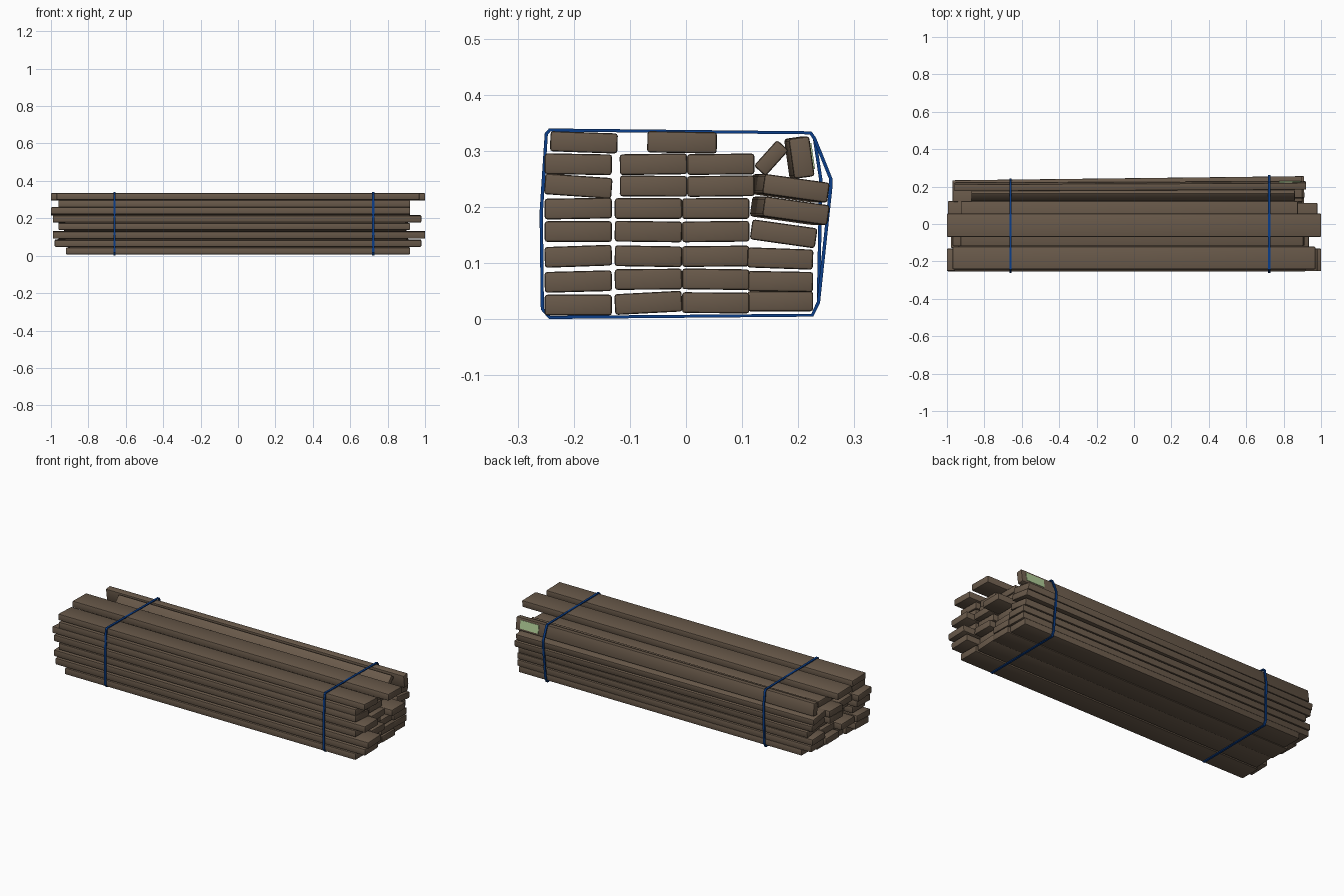
import bpy, bmesh, math, random
from mathutils import Matrix

if "Cube" in bpy.data.objects:
    bpy.data.objects.remove(bpy.data.objects["Cube"])

random.seed(4)


def material(name, rgb):
    m = bpy.data.materials.new(name)
    m.diffuse_color = (*rgb, 1)
    m.use_nodes = True
    m.node_tree.nodes["Principled BSDF"].inputs["Base Color"].default_value = m.diffuse_color
    return m


WOOD = material("weathered_wood", (0.14, 0.1, 0.068))
BLUE = material("blue_strap", (0.003, 0.047, 0.25))
GREEN = material("pale_green_label", (0.45, 0.62, 0.32))


def finish(name, bm, mat):
    me = bpy.data.meshes.new(name)
    bm.to_mesh(me)
    bm.free()
    me.materials.append(mat)
    ob = bpy.data.objects.new(name, me)
    bpy.context.collection.objects.link(ob)
    return ob


def box(name, size, matrix, mat, bevel=0.0):
    bm = bmesh.new()
    bmesh.ops.create_cube(bm, size=1, matrix=Matrix.Diagonal((*size, 1)))
    if bevel:
        bmesh.ops.bevel(bm, geom=bm.edges[:], offset=bevel, segments=2,
                        profile=0.5, affect='EDGES')
    ob = finish(name, bm, mat)
    ob.matrix_world = matrix
    bpy.context.view_layer.objects.active = ob
    ob.select_set(True)
    bpy.ops.object.shade_smooth_by_angle(angle=math.radians(35))
    ob.select_set(False)


def board(name, x0, x1, y, z, w, t, tilt, drift=0.0):
    """Plank from x0 to x1; y is at the +x end, drift is the y shift at the -x end."""
    m = (Matrix.Translation(((x0 + x1) / 2, y + drift / 2, z))
         @ Matrix.Rotation(math.atan2(-drift, x1 - x0), 4, 'Z')
         @ Matrix.Rotation(math.radians(tilt), 4, 'X'))
    box(name, (x1 - x0, w, t), m, WOOD, 0.005)
    return m


# Stacked rows: left end, right end, height, tilt of the left plank
ROWS = [(-.92, .92, .028, 0), (-.98, .98, .070, 1.5), (-.99, 1.0, .111, 2),
        (-.96, .92, .155, 0), (-.99, .98, .196, 1), (-1.0, .92, .236, -4),
        (-.96, .92, .275, -1)]
COLUMNS = (-.192, -.067, .053)
for r, (lo, hi, z, tilt) in enumerate(ROWS):
    for c, y in enumerate(COLUMNS):
        full = c == 0 or (r, c) == (4, 2)
        x0 = lo if full else lo + random.uniform(0, .06)
        x1 = hi if full else min(hi, .94) - random.uniform(0, .05)
        angle = tilt if c == 0 else random.uniform(-1.5, 1)
        if (r, c) == (0, 1):
            angle = 3
        dz = -.003 if c == 0 and r < 2 else .001
        shift = .009 if c and r > 4 else 0
        board(f"plank_row{r + 1}_{c + 1}", x0, x1, y + shift, z + dz, .12, .037, angle)
    # Right-hand planks: the upper ones slip outwards and tip down
    if r < 6:
        slipped = r > 3
        y = .196 if slipped else .174 if r == 3 else .168
        angle = -8 if r > 2 else -r
        board(f"plank_row{r + 1}_4", lo + .03, min(hi, .93) - .02, y,
              z - .003 + (.007 if r == 0 else 0), .117, .036, angle,
              -.022 if slipped else 0)

# Loose planks on the top
board("top_plank_left", -.97, .97, -.182, .315, .12, .036, -2)
board("top_plank_middle", -1.0, 1.0, -.007, .315, .124, .038, -1)
board("leaning_plank", -.87, .86, .152, .287, .062, .028, 48)
upright = board("upright_plank", -.96, .92, .206, .288, .072, .037, 98, -.008)

# Paper label on the outer face of the upright plank
box("label", (.115, .047, .003), upright @ Matrix.Translation((.853, 0, -.0195)), GREEN)


def strap(name, x, bulge):
    """Flat band following a closed loop around the bundle."""
    loop = [(-.243, .337), (.222, .332), (.229, .322), (bulge, .25), (bulge, .235),
            (.236, .03), (.225, .007), (-.243, .003), (-.256, .018),
            (-.258, .19), (-.249, .33)]
    bm = bmesh.new()
    a, b = [[bm.verts.new((x + s, y, z)) for y, z in loop] for s in (-.006, .006)]
    for i in range(len(loop)):
        bm.faces.new((a[i - 1], a[i], b[i], b[i - 1]))
    bmesh.ops.recalc_face_normals(bm, faces=bm.faces[:])
    solid = finish(name, bm, BLUE).modifiers.new("thickness", 'SOLIDIFY')
    solid.thickness = .006
    solid.offset = 0


strap("strap_right", .723, .258)
strap("strap_left", -.66, .24)
